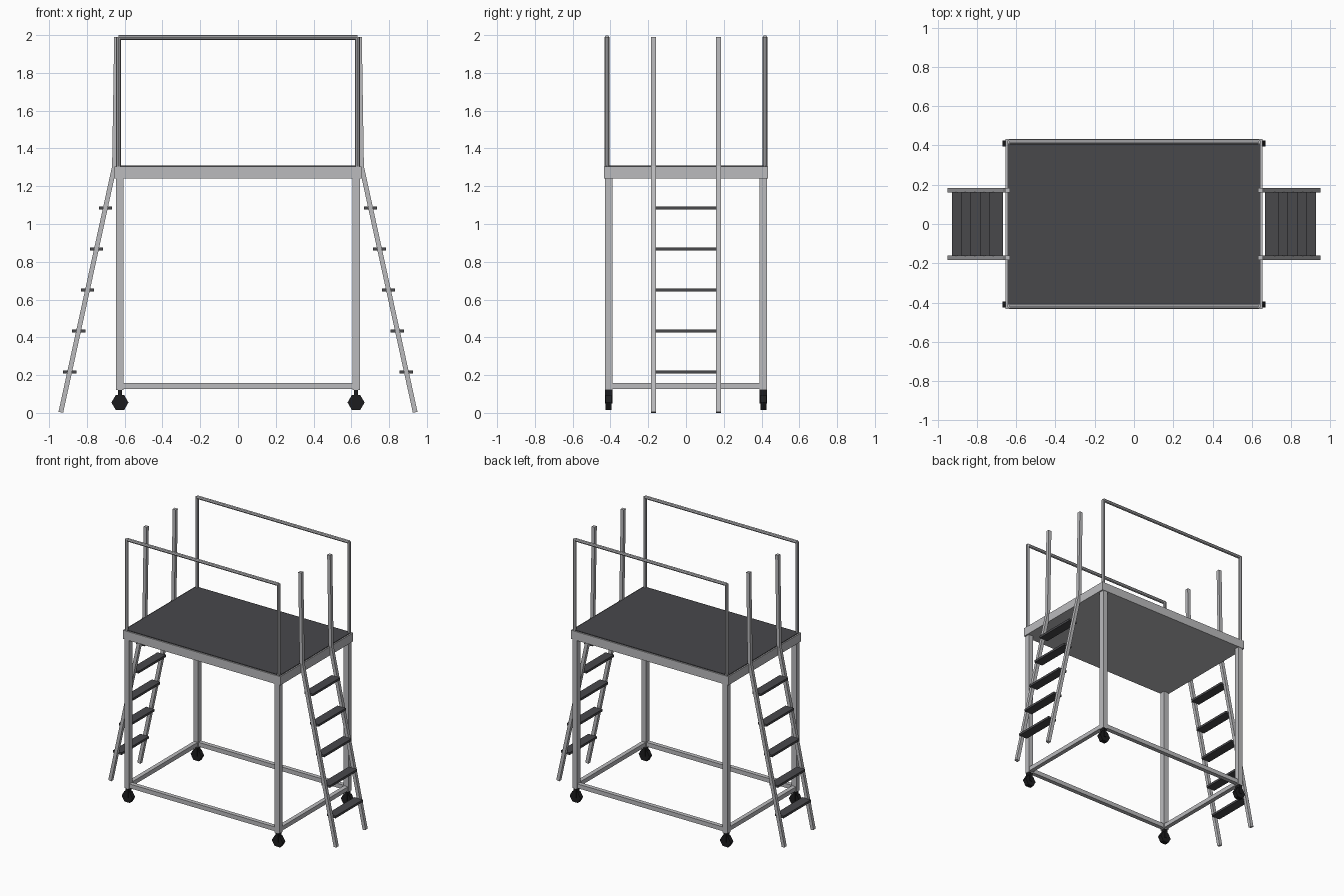
import bpy
import math
from mathutils import Vector

if "Cube" in bpy.data.objects:
    bpy.data.objects.remove(bpy.data.objects["Cube"])


def material(name, rgb):
    m = bpy.data.materials.new(name)
    m.diffuse_color = (*rgb, 1)
    m.use_nodes = True
    m.node_tree.nodes["Principled BSDF"].inputs["Base Color"].default_value = m.diffuse_color
    return m


GREY = material("aluminium grey", (0.50, 0.50, 0.515))
DARK = material("dark tread", (0.065, 0.065, 0.071))
BLACK = material("black rubber", (0.012, 0.012, 0.013))


def finish(ob, name, mat):
    ob.name = name
    ob.data.materials.append(mat)
    return ob


def box(name, lo, hi, mat):
    lo, hi = Vector(lo), Vector(hi)
    bpy.ops.mesh.primitive_cube_add(size=1, location=(lo + hi) / 2)
    ob = bpy.context.object
    ob.scale = hi - lo
    return finish(ob, name, mat)


def block(name, centre, size, mat):
    c, s = Vector(centre), Vector(size) / 2
    return box(name, c - s, c + s, mat)


def rod(name, a, b, radius, sides, mat):
    a, b = Vector(a), Vector(b)
    bpy.ops.mesh.primitive_cylinder_add(vertices=sides, radius=radius,
                                        depth=(b - a).length, location=(a + b) / 2)
    ob = bpy.context.object
    ob.rotation_euler = (b - a).to_track_quat('Z', 'Y').to_euler()
    return finish(ob, name, mat)


def square_tube(name, path, y, width, mat):
    """Square bar swept along an xz path, mitred at the bends."""
    h = width / 2
    pts = [Vector((x, z)) for x, z in path]
    verts = []
    for i, p in enumerate(pts):
        dirs = []
        if i > 0:
            dirs.append((p - pts[i - 1]).normalized())
        if i < len(pts) - 1:
            dirs.append((pts[i + 1] - p).normalized())
        t = sum(dirs, Vector((0, 0))).normalized()
        n = Vector((t.y, -t.x)) * h / t.dot(dirs[0])
        for s, dy in ((-1, -h), (1, -h), (1, h), (-1, h)):
            q = p + n * s
            verts.append((q.x, y + dy, q.y))
    faces = [(3, 2, 1, 0), tuple(range(len(verts) - 4, len(verts)))]
    for i in range(len(pts) - 1):
        for k in range(4):
            a, b = 4 * i + k, 4 * i + (k + 1) % 4
            faces.append((a, b, b + 4, a + 4))
    me = bpy.data.meshes.new(name)
    me.from_pydata(verts, [], faces)
    me.update()
    ob = bpy.data.objects.new(name, me)
    bpy.context.collection.objects.link(ob)
    # consistent outward normals
    import bmesh
    bm = bmesh.new()
    bm.from_mesh(me)
    bmesh.ops.recalc_face_normals(bm, faces=bm.faces)
    bm.to_mesh(me)
    bm.free()
    return finish(ob, name, mat)


LX, LY = 0.625, 0.41          # leg centres
RX, RY = 0.633, 0.418         # guard rail centres

# platform frame and dark deck
box("platform_frame", (-0.655, -0.433, 1.24), (0.655, 0.433, 1.305), GREY)
box("deck", (-0.645, -0.423, 1.30), (0.645, 0.423, 1.31), DARK)

# legs and casters
for sx in (-1, 1):
    for sy in (-1, 1):
        x, y = sx * LX, sy * LY
        box("leg", (x - 0.02, y - 0.02, 0.12), (x + 0.02, y + 0.02, 1.245), GREY)
        block("caster_fork", (x, y, 0.085), (0.022, 0.04, 0.07), BLACK)
        wheel = rod("caster_wheel", (x, y - 0.016, 0.055), (x, y + 0.016, 0.055),
                    0.045, 6, BLACK)
        wheel.rotation_euler = (math.pi / 2, math.pi / 6, 0)

# lower rails joining the legs
for s in (-1, 1):
    block("lower_long_rail", (0, s * LY, 0.143), (2 * LX, 0.032, 0.032), GREY)
    block("lower_short_rail", (s * LX, 0, 0.143), (0.032, 2 * LY, 0.032), GREY)

# guard rails along the front and back
for sy in (-1, 1):
    y = sy * RY
    rod("guard_rail", (-RX, y, 1.987), (RX, y, 1.987), 0.0125, 8, GREY)
    for sx in (-1, 1):
        rod("guard_post", (sx * RX, y, 1.30), (sx * RX, y, 1.99), 0.0125, 8, GREY)

# ladders at both ends
for sx in (-1, 1):
    for sy in (-1, 1):
        path = [(sx * 0.938, 0.003), (sx * 0.654, 1.305), (sx * 0.643, 1.99)]
        square_tube("ladder_stringer", path, sy * 0.172, 0.025, GREY)
    for i in range(1, 6):
        z = 0.217 * i
        x = sx * (0.938 - 0.218 * z)
        block("ladder_step", (x, 0, z), (0.07, 0.325, 0.017), DARK)
